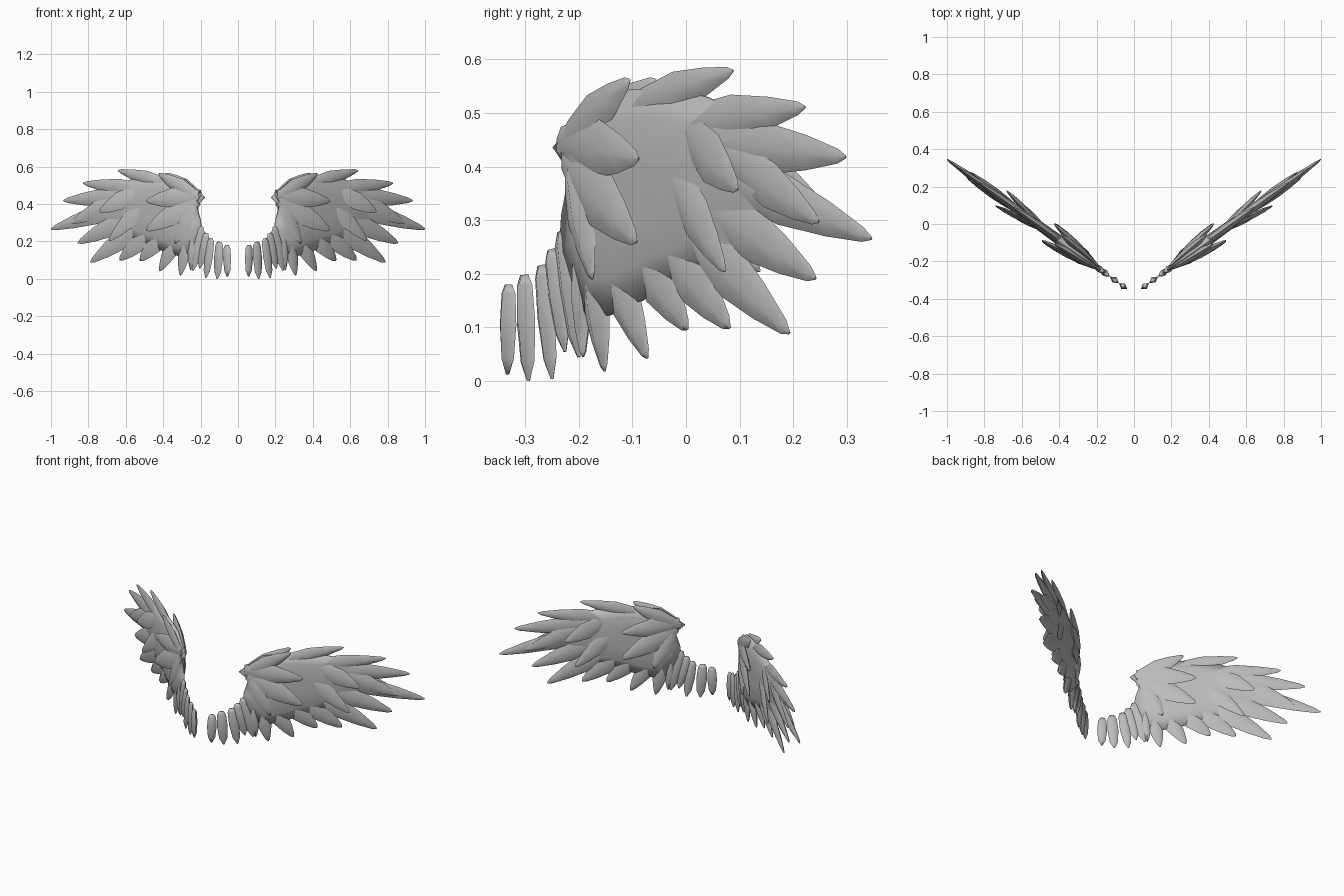
import bpy, bmesh, math
from mathutils import Vector

if "Cube" in bpy.data.objects:
    bpy.data.objects.remove(bpy.data.objects["Cube"], do_unlink=True)

grey = bpy.data.materials.new("feather_grey")
grey.use_nodes = True
grey.diffuse_color = (0.5, 0.5, 0.5, 1)
grey.node_tree.nodes["Principled BSDF"].inputs["Base Color"].default_value = (0.5, 0.5, 0.5, 1)

ALONG, ACROSS = 0.588, 0.81      # slant of the wing plane


def flat(y, z, h=0.0):
    """Depth and height -> wing-plane coordinates (along, up, out)."""
    return Vector(((y + 0.345 + ACROSS * h) / ALONG, z, h))


def place(p):
    """Wing-plane coordinates -> space."""
    a, z, h = p
    return Vector((0.04 + 0.817 * a + ALONG * h, -0.345 + ALONG * a - ACROSS * h, z))


def loft(bm, rings):
    """Skin a list of equal rings and cap both ends."""
    loops = [[bm.verts.new(place(p)) for p in ring] for ring in rings]
    n = len(loops[0])
    for lo, hi in zip(loops, loops[1:]):
        for i in range(n):
            j = (i + 1) % n
            bm.faces.new((lo[i], lo[j], hi[j], hi[i]))
    bm.faces.new(loops[0])
    bm.faces.new(loops[-1])


# station along the feather, share of width, share of thickness
FEATHER = [(0, .45, .4), (.2, .8, .8), (.48, 1, 1), (.75, .66, .75), (.95, .28, .35), (1, .06, .1)]
QUILL = [(0, .45, .3), (.1, .85, .8), (.45, 1, 1), (.82, .75, .8), (1, .15, .2)]


def feather(bm, base, tip, width, thick, profile=FEATHER, flip=1):
    """A blade with a diamond cross-section and a raised middle rib."""
    base, tip = base.copy(), tip.copy()
    base.z *= flip
    tip.z *= flip
    d = tip - base
    side = Vector((-d.y, d.x, 0)).normalized()
    rings = []
    for t, w, k in profile:
        c = base + d * t
        e, rib = side * width * w / 2, Vector((0, 0, thick * k))
        rings.append([c + e, c + rib, c - e, c - rib])
    loft(bm, rings)


def finish(name, bm, angle=75):
    bmesh.ops.recalc_face_normals(bm, faces=bm.faces)
    mesh = bpy.data.meshes.new(name)
    bm.to_mesh(mesh)
    bm.free()
    mesh.materials.append(grey)
    ob = bpy.data.objects.new(name, mesh)
    bpy.context.collection.objects.link(ob)
    bpy.ops.object.select_all(action="DESELECT")
    ob.select_set(True)
    bpy.context.view_layer.objects.active = ob
    bpy.ops.object.shade_smooth_by_angle(angle=math.radians(angle))
    ob.modifiers.new("other_wing", "MIRROR").use_mirror_merge = False
    return ob


# Wing body: a lens-shaped panel, thicker at the shoulder
outline = [(-.246, .436), (-.17, .53), (-.11, .543), (-.04, .548), (.04, .53), (.14, .48),
           (.18, .40), (.13, .31), (.09, .25), (.03, .2), (-.03, .18), (-.1, .14),
           (-.15, .12), (-.19, .12), (-.235, .23), (-.23, .31), (-.215, .39)]
hub = flat(-.08, .36)
rings = []
for scale, lift in ((.3, 1), (.7, .85), (1, .12), (1, -.12), (.7, -.85), (.3, -1)):
    ring = []
    for y, z in outline:
        p = hub + (flat(y, z) - hub) * scale
        p.z = lift * (0.036 - 0.02 * p.x)
        ring.append(p)
    rings.append(ring)
bm = bmesh.new()
loft(bm, rings)
finish("wing_body", bm)

# Flight feathers: fan from the upper edge round to the root
bm = bmesh.new()
for by, bz, ty, tz, width in [
        (-.12, .50, .088, .579, .08), (-.04, .47, .222, .511, .09),
        (.0, .45, .298, .418, .10), (.02, .41, .346, .266, .10),
        (.0, .36, .242, .192, .11), (-.04, .33, .193, .09, .115),
        (-.06, .29, .082, .10, .115), (-.1, .27, .003, .097, .11),
        (-.15, .25, -.072, .043, .095), (-.18, .25, -.152, .018, .085),
        (-.2, .25, -.192, .045, .06)]:
    feather(bm, flat(by, bz), flat(ty, tz), width, 0.022)
finish("flight_feathers", bm)

# Covert feathers: a raised second layer on both faces of the wing
bm = bmesh.new()
for by, bz, ty, tz, width, lift in [
        (.07, .43, .247, .297, .09, .018), (.0, .47, .097, .358, .10, .05),
        (-.03, .40, .073, .205, .09, .04)]:
    for flip in (1, -1):
        feather(bm, flat(by, bz, .012), flat(ty, tz, lift), width, 0.016, flip=flip)
finish("covert_feathers", bm)

# Shoulder tuft: short feathers spreading from the wing joint on both faces
bm = bmesh.new()
for by, bz, ty, tz, width, lift in [
        (-.235, .43, -.105, .562, .09, .03), (-.235, .45, -.088, .415, .11, .055),
        (-.225, .42, -.092, .26, .12, .058), (-.215, .42, -.175, .19, .09, .035)]:
    for flip in (1, -1):
        feather(bm, flat(by, bz, .008), flat(ty, tz, lift), width, 0.022, flip=flip)
finish("shoulder_tuft", bm)

# Root quills: upright spindles leading to the back joint
bm = bmesh.new()
for ty, tz, by, bz, width in [
        (-.331, .18, -.333, .012, .052), (-.302, .198, -.294, .0, .058),
        (-.27, .216, -.25, .004, .055), (-.252, .245, -.226, .055, .055),
        (-.232, .28, -.2, .045, .065)]:
    feather(bm, flat(ty, tz), flat(by, bz), width, 0.018, QUILL)
finish("root_quills", bm)
